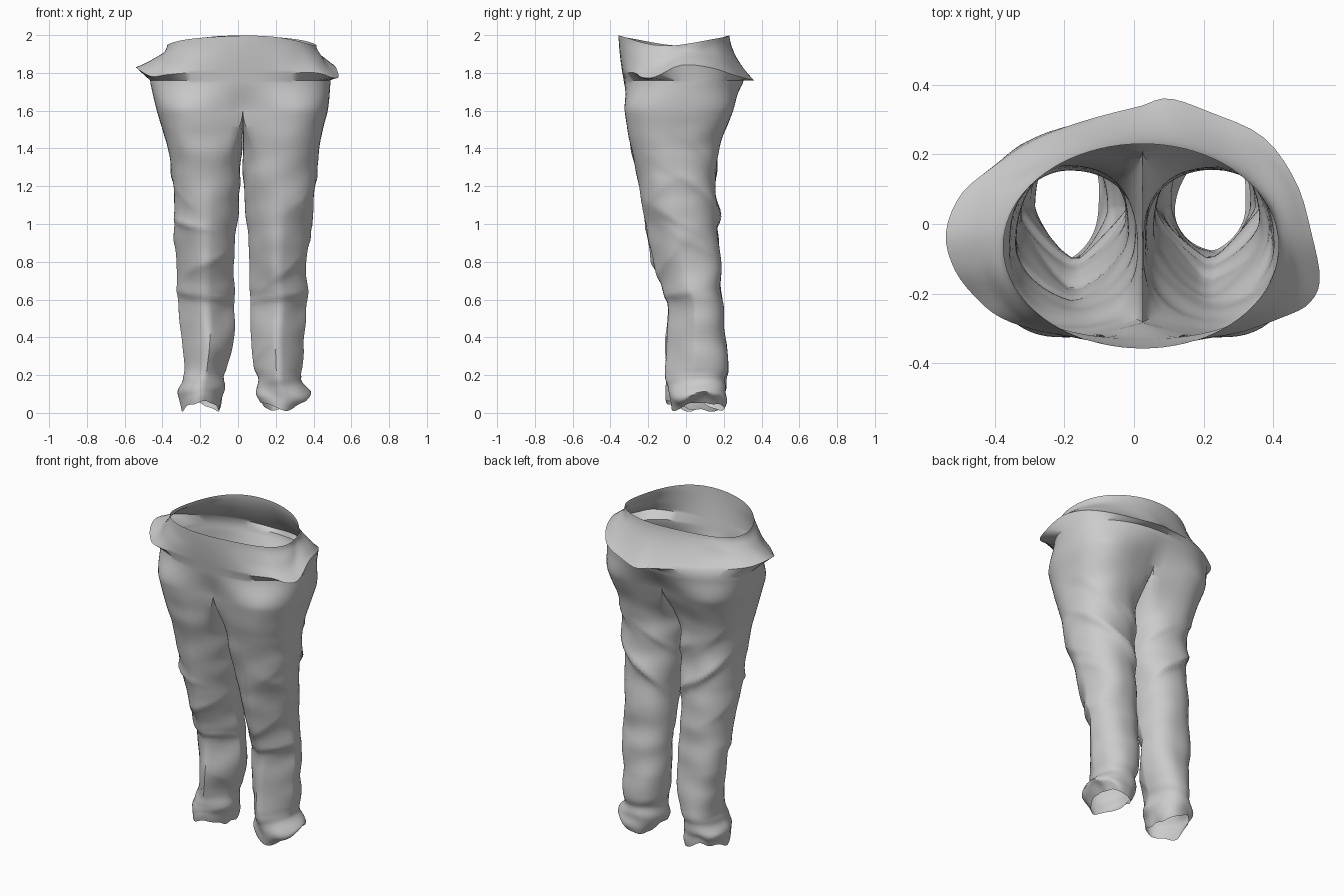
import bpy, bmesh, math
from mathutils import Vector, noise

if "Cube" in bpy.data.objects:
    bpy.data.objects.remove(bpy.data.objects["Cube"])

K, M = 40, 18            # outer / inner divisions of each leg ring
ALPHA = 0.98             # half angle of the inner-thigh arc
TOP, HIP = 1.60, 1.76    # crotch level, level where the flap begins
CX = 0.025               # centre seam

# Height keys with silhouettes read at each height
Z = [0.00, 0.06, 0.12, 0.18, 0.24, 0.40, 0.60, 0.66, 0.80, 1.00, 1.20, 1.40, 1.60, 1.75]
OUT = {-1: [.31, .33, .33, .285, .285, .30, .32, .325, .325, .335, .335, .37, .43, .465],
       1: [.33, .365, .36, .33, .34, .35, .37, .365, .36, .385, .405, .425, .475, .49]}
INN = {-1: [.10, .07, .065, .08, .06, .02, .02, .02, .025, .005, -.008, -.014, -.02, -.02],
       1: [.13, .11, .10, .105, .085, .07, .07, .065, .06, .045, .028, .028, .03, .03]}
FRONT = [-.09, -.10, -.105, -.10, -.11, -.11, -.10, -.125, -.175, -.215, -.25, -.29, -.325, -.33]
BACK = [.20, .22, .215, .20, .22, .21, .19, .185, .185, .16, .145, .175, .25, .305]
RIDGE = [.3, .3, .4, .6, .8, .9, .9, .8, .6, .4, .15, 0, 0, 0]

# Drooping edge of the folded waistband, front centre to back centre
EDGE = {1: [(.025, -.337, 1.80), (.16, -.332, 1.80), (.29, -.315, 1.80), (.42, -.27, 1.80), (.50, -.23, 1.775),
            (.533, -.16, 1.78), (.51, -.03, 1.84), (.465, .12, 1.83), (.37, .25, 1.79), (.22, .32, 1.77),
            (.10, .36, 1.76), (.025, .34, 1.77)],
        -1: [(.025, -.337, 1.80), (-.12, -.33, 1.80), (-.26, -.31, 1.80), (-.38, -.27, 1.79), (-.455, -.21, 1.78),
             (-.515, -.13, 1.81), (-.54, -.03, 1.83), (-.50, .08, 1.82), (-.41, .16, 1.81), (-.29, .24, 1.80),
             (-.14, .297, 1.79), (.025, .34, 1.77)]}

# Folds: side (0 = both), angle (0 inner, 90 front, 180 outer, 270 back), height, slope, size, length, spread
FOLDS = [(0, 255, 1.08, -.14, .035, .10, 1.1), (0, 300, 1.22, -.12, .014, .07, .7),
         (0, 95, .615, .02, .022, .08, 1.2), (-1, 130, 1.00, .04, .022, .05, .7),
         (-1, 80, .80, -.08, .014, .06, .8), (1, 110, .76, .12, .014, .07, .8),
         (1, 170, 1.02, -.10, .010, .07, .7), (0, 200, .88, -.10, .008, .06, .7),
         (0, 180, .19, .01, .010, .03, 2.5), (0, 40, .30, .10, .008, .06, .6),
         (0, 230, 1.34, -.16, .012, .08, .7), (0, 140, 1.15, .12, .006, .07, .7)]


def key(vals, z):
    """Smooth interpolation through the height keys."""
    z = min(max(z, Z[0]), Z[-1])
    i = max(j for j in range(len(Z) - 1) if Z[j] <= z)
    slope = lambda j: (vals[min(j + 1, len(Z) - 1)] - vals[max(j - 1, 0)]) / \
        (Z[min(j + 1, len(Z) - 1)] - Z[max(j - 1, 0)])
    h = Z[i + 1] - Z[i]
    t = (z - Z[i]) / h
    return ((2*t**3 - 3*t*t + 1) * vals[i] + (t**3 - 2*t*t + t) * h * slope(i)
            + (3*t*t - 2*t**3) * vals[i + 1] + (t**3 - t*t) * h * slope(i + 1))


def smooth(a, b, v):
    t = min(max((v - a) / (b - a), 0), 1)
    return t * t * (3 - 2 * t)


def power(v, e):
    return math.copysign(abs(v) ** e, v)


def fold_height(side, th, z):
    total = 0
    for s, ang, zc, slope, amp, length, spread in FOLDS:
        if s and s != side:
            continue
        d = (th - math.radians(ang) + math.pi) % (2 * math.pi) - math.pi
        t = z - zc - slope * d
        shape = math.exp(-t / length) if t > 0 else math.exp(t / .022)
        total += amp * shape * math.exp(-(d / spread) ** 2)
    return total


def leg_point(side, k, z):
    """Point k of the leg ring at height z; 0..K is the outer arc from front to back."""
    if k <= K:
        th = ALPHA + (2 * math.pi - 2 * ALPHA) * k / K
    else:
        th = -ALPHA + 2 * ALPHA * (k - K) / M
    c, s = math.cos(th), math.sin(th)
    xo, xi, yf, yb = key(OUT[side], z), key(INN[side], z), key(FRONT, z), key(BACK, z)
    ridge = key(RIDGE, z)
    cx, rx, ym = (xo + xi) / 2, (xo - xi) / 2, (yf + yb) / 2
    px = cx - rx * power(c, .85)
    if s > 0:                                   # front, pinched to a pressed crease
        py = ym - (ym - yf) * ((1 - ridge) * s ** .85 + ridge * (1 - .9 * abs(c) - .1 * c * c))
    else:
        py = ym + (yb - ym) * abs(s) ** .85
    fade = 1 - smooth(1.42, TOP, z)
    rough = .010 + .02 * (1 - smooth(.12, .26, z))
    d = fold_height(side, th, z) + rough * noise.noise(Vector((px * 5, py * 5 + side, z * 8)))
    d *= fade
    x, y = side * (px - c * d), py - s * d
    # Inner arc closes onto the shared centre seam and sags at the crotch
    near = 1 if k >= K else max(0, 1 - min(k, K - k) / 4) ** 2
    x += (CX - x) * near * smooth(1.30, TOP, z)
    zz = z
    if k > K:
        zz -= .08 * math.sin(math.pi * (k - K) / M) * smooth(1.1, TOP, z)
    # Ragged hem
    hem = 1 - smooth(0, .15, z)
    zz += hem * (.035 + .025 * math.sin(2 * th + side) + .03 * noise.noise(Vector((x * 12, y * 12, 3))))
    return Vector((x, y, max(zz, 0)))


def oval(side, k, left, right, front, back, e=1.0):
    """Half oval from front centre to back centre."""
    a = math.pi * k / K
    rx = right - CX if side > 0 else left + CX
    ym, ry = (front + back) / 2, (back - front) / 2
    return CX + side * rx * power(math.sin(a), e), ym - ry * power(math.cos(a), e)


def hip_point(side, k, z):
    w = smooth(TOP, HIP, z) * .6 + .4 * min(max((z - TOP) / (HIP - TOP), 0), 1)
    p = leg_point(side, k, z)
    x, y = oval(side, k, key(OUT[-1], z), key(OUT[1], z), key(FRONT, z), key(BACK, z), .9)
    return p.lerp(Vector((x, y, z)), w)


def edge_point(side, k):
    """Curve through the drooping edge points."""
    pts = [Vector(p) for p in EDGE[side]]
    f = k / K * (len(pts) - 1)
    i = min(int(f), len(pts) - 2)
    t = f - i
    a, b = pts[i], pts[i + 1]
    ma = (b - pts[max(i - 1, 0)]) / 2
    mb = (pts[min(i + 2, len(pts) - 1)] - a) / 2
    return (2*t**3 - 3*t*t + 1) * a + (t**3 - 2*t*t + t) * ma + (3*t*t - 2*t**3) * b + (t**3 - t*t) * mb


def flap_point(side, k, t):
    """Folded-over waistband: t = 0 is its drooping edge, t = 1 the waist rim."""
    a = math.pi * k / K
    sa, cb = math.sin(a), math.cos(a)
    e = edge_point(side, k)
    rx, ry = oval(side, k, .375, .415, -.357, .23)
    rz = 1.95 + .047 * cb * cb + .008 * math.sin(3 * a + side) * sa
    q = 1 - (1 - t) ** 1.6                        # concave sweep up to the rim
    n = .02 * math.sin(math.pi * t) * noise.noise(Vector((e.x * 5, e.y * 5, t * 2))) * sa
    return Vector((e.x + (rx - e.x) * q + side * n, e.y + (ry - e.y) * q, e.z + (rz - e.z) * t))


def skin(bm, rows, closed):
    vs = [[bm.verts.new(p) for p in row] for row in rows]
    n = len(rows[0])
    for a, b in zip(vs, vs[1:]):
        for i in range(n if closed else n - 1):
            j = (i + 1) % n
            bm.faces.new((a[i], a[j], b[j], b[i]))


bm = bmesh.new()
for side in (-1, 1):
    # Leg tube
    rings = 100
    skin(bm, [[leg_point(side, k, TOP * i / rings) for k in range(K + M)]
              for i in range(rings + 1)], True)
    # Hip and folded waistband
    rows = [[hip_point(side, k, TOP + (HIP - TOP) * i / 10) for k in range(K + 1)] for i in range(11)]
    rows += [[flap_point(side, k, i / 12) for k in range(K + 1)] for i in range(13)]
    skin(bm, rows, False)
bmesh.ops.remove_doubles(bm, verts=bm.verts, dist=.0005)
bmesh.ops.recalc_face_normals(bm, faces=bm.faces)
mesh = bpy.data.meshes.new("trousers")
bm.to_mesh(mesh)
bm.free()
trousers = bpy.data.objects.new("trousers", mesh)
bpy.context.collection.objects.link(trousers)
bpy.context.view_layer.objects.active = trousers
trousers.select_set(True)
bpy.ops.object.shade_smooth_by_angle(angle=math.radians(40))
